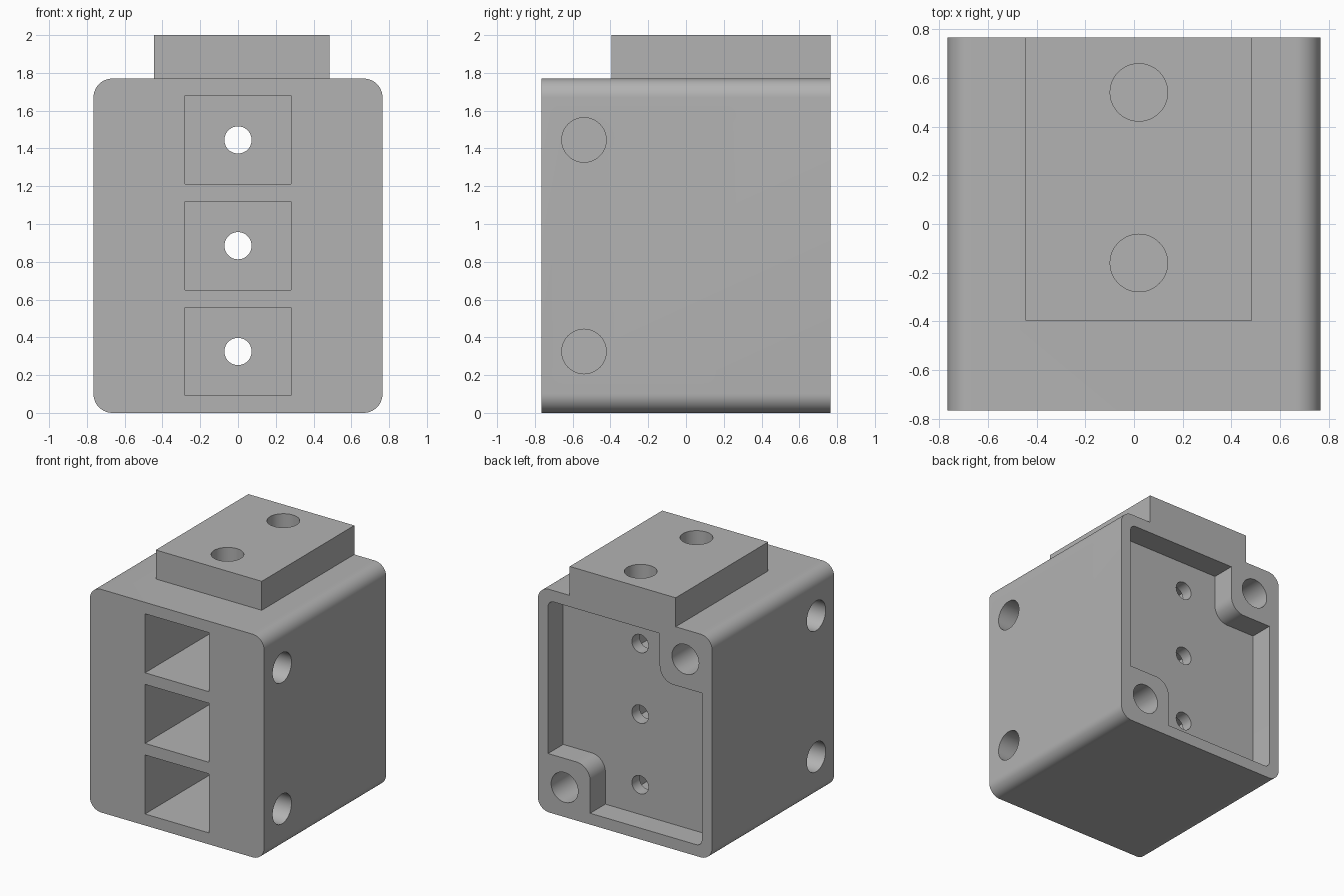
import bpy, bmesh, math
from mathutils import Vector

old = bpy.data.objects.get("Cube")
if old:
    bpy.data.objects.remove(old, do_unlink=True)

# Single grey material
grey = bpy.data.materials.new("plain grey")
grey.use_nodes = True
colour = (0.45, 0.45, 0.45, 1)
grey.diffuse_color = colour
grey.node_tree.nodes["Principled BSDF"].inputs["Base Color"].default_value = colour

HALF, HEIGHT = 0.765, 1.77
MID = HEIGHT / 2


def new_object(name, bm):
    bmesh.ops.recalc_face_normals(bm, faces=bm.faces)
    mesh = bpy.data.meshes.new(name)
    bm.to_mesh(mesh)
    bm.free()
    mesh.materials.append(grey)
    ob = bpy.data.objects.new(name, mesh)
    bpy.context.collection.objects.link(ob)
    return ob


def box(name, low, high):
    bm = bmesh.new()
    bmesh.ops.create_cube(bm, size=1)
    low, high = Vector(low), Vector(high)
    for v in bm.verts:
        v.co = (low + high) / 2 + v.co * (high - low)
    return new_object(name, bm)


def drill(name, mouth, inward, depth, radius):
    """Cylinder from just outside the mouth to the given depth."""
    bm = bmesh.new()
    bmesh.ops.create_cone(bm, cap_ends=True, segments=48, radius1=radius,
                          radius2=radius, depth=depth + 0.1)
    ob = new_object(name, bm)
    inward = Vector(inward)
    turn = inward.to_track_quat('Z', 'Y').to_matrix()
    shift = Vector(mouth) + inward * (depth - 0.1) / 2
    for v in ob.data.vertices:
        v.co = turn @ v.co + shift
    return ob


def prism(name, corners, y0, y1, steps=12):
    """Extrude an x-z outline along y; each corner is (x, z, fillet radius)."""
    outline = []
    for i, (x, z, r) in enumerate(corners):
        p = Vector((x, z))
        if r == 0:
            outline.append(p)
            continue
        a = (Vector(corners[i - 1][:2]) - p).normalized()
        b = (Vector(corners[(i + 1) % len(corners)][:2]) - p).normalized()
        for s in range(steps + 1):
            t = math.pi / 2 * s / steps
            outline.append(p + r * (a + b) - r * (b * math.cos(t) + a * math.sin(t)))
    bm = bmesh.new()
    face = bm.faces.new([bm.verts.new((p.x, y0, p.y)) for p in outline])
    grown = bmesh.ops.extrude_face_region(bm, geom=[face])
    for v in grown["geom"]:
        if isinstance(v, bmesh.types.BMVert):
            v.co.y = y1
    return new_object(name, bm)


def combine(target, tool, operation):
    mod = target.modifiers.new("combine", 'BOOLEAN')
    mod.operation, mod.solver, mod.object = operation, 'EXACT', tool
    bpy.ops.object.select_all(action='DESELECT')
    target.select_set(True)
    bpy.context.view_layer.objects.active = target
    bpy.ops.object.modifier_apply(modifier=mod.name)
    bpy.data.objects.remove(tool, do_unlink=True)


# Body with rounded long edges, and the mounting block on top
housing = prism("housing", [(-HALF, 0, 0.1), (HALF, 0, 0.1),
                            (HALF, HEIGHT, 0.1), (-HALF, HEIGHT, 0.1)], -HALF, HALF)
block = box("mounting_block", (-0.445, -0.395, 1.7), (0.485, HALF, 2))
combine(housing, block, 'UNION')

# Rear recess leaving two corner bosses
cutters = [prism("rear_recess", [
    (-0.675, 0.09, 0.05), (0.305, 0.09, 0), (0.305, 0.465, 0.12), (0.675, 0.465, 0),
    (0.675, 1.68, 0.05), (-0.305, 1.68, 0), (-0.305, 1.305, 0.12), (-0.675, 1.305, 0),
], HALF - 0.19, HALF + 0.1)]

# Front pockets, each with a small hole into the recess
for z in (MID - 0.56, MID, MID + 0.56):
    cutters.append(box("pocket", (-0.28, -HALF - 0.1, z - 0.234), (0.28, 0.48, z + 0.234)))
    cutters.append(drill("wire_hole", (0, HALF - 0.19, z), (0, -1, 0), 0.2, 0.072))

for side in (-1, 1):
    # Side holes near the front
    for z in (MID - 0.56, MID + 0.56):
        cutters.append(drill("side_hole", (side * HALF, -0.54, z), (-side, 0, 0), 0.35, 0.118))
    # Boss holes in the back
    cutters.append(drill("boss_hole", (side * 0.53, HALF, MID - side * 0.65), (0, -1, 0), 0.4, 0.118))

# Holes in the mounting block
for y in (-0.16, 0.54):
    cutters.append(drill("block_hole", (0.02, y, 2), (0, 0, -1), 0.28, 0.118))

for cutter in cutters:
    combine(housing, cutter, 'DIFFERENCE')

bpy.ops.object.shade_smooth_by_angle(angle=math.radians(30))
